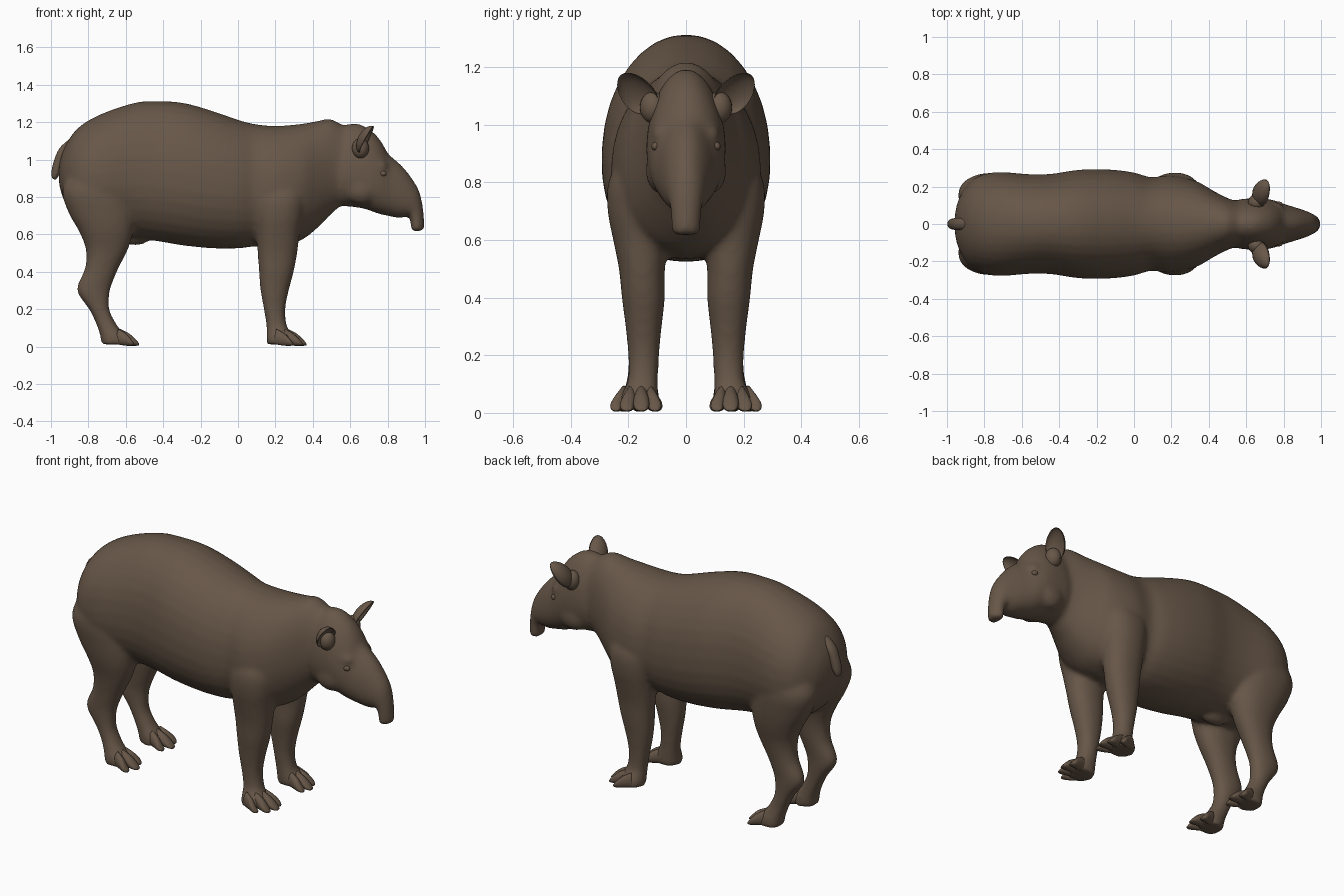
import bpy, bmesh, math
from mathutils import Vector, Matrix

hide = bpy.data.materials.new("brown_hide")
hide.diffuse_color = (0.135, 0.094, 0.064, 1)


def spline(rows, steps):
    """Catmull-Rom through rows of numbers."""
    out = []
    for i in range(len(rows) - 1):
        p0, p1 = rows[max(i - 1, 0)], rows[i]
        p2, p3 = rows[i + 1], rows[min(i + 2, len(rows) - 1)]
        for s in range(steps):
            t = s / steps
            out.append([0.5 * (2 * b + (c - a) * t + (2 * a - 5 * b + 4 * c - d) * t * t
                               + (3 * b - a - 3 * c + d) * t ** 3)
                        for a, b, c, d in zip(p0, p1, p2, p3)])
    return out + [list(rows[-1])]


def loft(bm, rows, side=1, power=2.0, egg=0.0, steps=4, n=32):
    """Skin rings; each row = (x1, z1, x2, z2, y centre, half width)."""
    rings = []
    for x1, z1, x2, z2, yc, hw in spline(rows, steps):
        ring = []
        for k in range(n):
            a = 2 * math.pi * k / n
            c = math.copysign(abs(math.cos(a)) ** (2 / power), math.cos(a))
            s = math.copysign(abs(math.sin(a)) ** (2 / power), math.sin(a))
            y = yc + hw * s * (1 - egg * c)
            ring.append(bm.verts.new(((x1 + x2) / 2 + c * (x1 - x2) / 2, side * y,
                                      (z1 + z2) / 2 + c * (z1 - z2) / 2)))
        rings.append(ring)
    for r, q in zip(rings, rings[1:]):
        for k in range(n):
            bm.faces.new((r[k], r[(k + 1) % n], q[(k + 1) % n], q[k]))
    bm.faces.new(rings[0])
    bm.faces.new(rings[-1])


def ball(bm, loc, scale, rot=None):
    m = Matrix.Translation(loc) @ (rot or Matrix()) @ Matrix.Diagonal((*scale, 1))
    return bmesh.ops.create_uvsphere(bm, u_segments=24, v_segments=16, radius=1, matrix=m)["verts"]


def finish(bm, name):
    bmesh.ops.recalc_face_normals(bm, faces=bm.faces)
    for f in bm.faces:
        f.smooth = True
    me = bpy.data.meshes.new(name)
    bm.to_mesh(me)
    bm.free()
    me.materials.append(hide)
    ob = bpy.data.objects.new(name, me)
    bpy.context.collection.objects.link(ob)
    return ob


# ---- body: torso, head and legs fused into one skin
bm = bmesh.new()
torso = [(-.957, .97, .87, .06), (-.93, 1.06, .78, .15), (-.86, 1.165, .67, .24),
         (-.74, 1.24, .60, .277), (-.56, 1.302, .58, .266), (-.44, 1.313, .565, .268),
         (-.29, 1.303, .54, .29), (-.13, 1.258, .525, .291), (0, 1.213, .525, .275),
         (.09, 1.19, .535, .25), (.2, 1.18, .535, .26), (.33, 1.19, .565, .23),
         (.42, 1.205, .63, .18), (.49, 1.218, .70, .143), (.56, 1.185, .76, .118),
         (.64, 1.15, .80, .10)]
loft(bm, [(x, t, x, b, 0, w) for x, t, b, w in torso], power=2.15, egg=.06)

head = [(.50, 1.15, .50, .80, 0, .10), (.57, 1.185, .55, .755, 0, .128),
        (.65, 1.19, .63, .745, 0, .135), (.725, 1.145, .69, .732, 0, .133),
        (.77, 1.09, .75, .71, 0, .122), (.805, 1.03, .81, .697, 0, .104),
        (.872, .972, .86, .687, 0, .087), (.93, .90, .893, .692, 0, .073),
        (.97, .83, .913, .70, 0, .062), (.99, .74, .922, .675, 0, .054),
        (.997, .66, .924, .64, 0, .05), (.995, .62, .926, .615, 0, .047)]
loft(bm, head, power=2.1, egg=.18)

# rows: height, front x, back x, y centre, half width
fore = [(.90, .34, .12, .13, .09), (.80, .36, .08, .15, .12), (.70, .35, .085, .155, .117),
        (.60, .33, .097, .156, .097), (.50, .317, .105, .153, .08), (.40, .298, .112, .148, .075),
        (.30, .272, .12, .147, .063), (.20, .253, .138, .147, .054), (.11, .262, .152, .15, .053),
        (.05, .30, .153, .165, .068), (.012, .305, .153, .168, .07)]
hind = [(.98, -.62, -.88, .13, .09), (.84, -.575, -.94, .153, .118), (.72, -.55, -.908, .155, .112),
        (.615, -.56, -.85, .155, .097), (.52, -.588, -.814, .151, .078), (.42, -.638, -.818, .149, .064),
        (.33, -.675, -.858, .15, .055), (.28, -.687, -.855, .15, .053), (.20, -.688, -.797, .15, .05),
        (.12, -.65, -.758, .152, .053), (.055, -.60, -.736, .158, .064), (.012, -.59, -.732, .16, .066)]
for side in (1, -1):
    for leg in (fore, hind):
        loft(bm, [(f, z, b, z, y, w) for z, f, b, y, w in leg], side, power=2.2)
    # brow and cheek swellings
    ball(bm, (.755, side * .088, .965), (.045, .03, .03))
    ball(bm, (.66, side * .085, .84), (.09, .055, .08))
# groin swelling
ball(bm, (-.55, 0, .60), (.09, .05, .06))
body = finish(bm, "body")
mod = body.modifiers.new("fuse", 'REMESH')
mod.mode = 'VOXEL'
mod.voxel_size = .012
mod.use_smooth_shade = True
mod = body.modifiers.new("soften", 'SMOOTH')
mod.factor = .5
mod.iterations = 12

# ---- tail
bm = bmesh.new()
loft(bm, [(-.90, 1.11, -.92, 1.04, 0, .03), (-.955, 1.06, -.935, 1.0, 0, .033),
          (-.985, .99, -.935, .97, 0, .031), (-.997, .935, -.95, .93, 0, .027),
          (-.995, .905, -.968, .90, 0, .018), (-.985, .895, -.978, .893, 0, .006)], n=20)
finish(bm, "tail")

for side, label in ((1, "left"), (-1, "right")):
    # ---- ear: ball with its front half pushed back into a cup
    bm = bmesh.new()
    for v in ball(bm, (0, 0, 0), (1, 1, 1)):
        x, y, z = v.co
        if x > 0:
            x *= -.72
        taper = 1 - .15 * z
        v.co = (x * .048 + .012 * z, y * .06 * taper, z * .088)
    up = Vector((.22, side * .55, .80)).normalized()
    out = Vector((.88, side * .42, 0))
    out = (out - up * out.dot(up)).normalized()
    turn = Matrix((out, up.cross(out), up)).transposed().to_4x4()
    bm.transform(Matrix.Translation((.69, side * .172, 1.108)) @ turn)
    # ear root
    ball(bm, (.655, side * .115, 1.06), (.045, .045, .055))
    finish(bm, label + "_ear")

    # ---- eye
    bm = bmesh.new()
    ball(bm, (.775, side * .106, .925), (.019, .014, .015))
    finish(bm, label + "_eye")

    # ---- toes: start x, y, tip y, length, half width
    sets = {"front_toes": [(.255, .125, .108, .082, .024), (.265, .155, .155, .09, .028),
                           (.25, .19, .205, .085, .026), (.205, .215, .243, .08, .021)],
            "rear_toes": [(-.64, .125, .105, .075, .025), (-.63, .16, .162, .09, .029),
                          (-.64, .195, .218, .075, .025)]}
    for name, toes in sets.items():
        bm = bmesh.new()
        for x, y, ty, ln, w in toes:
            loft(bm, [(x, .095, x - .02, .015, y, w * .8),
                      (x + ln * .5, .072, x + ln * .4, .006, (y + ty) / 2, w),
                      (x + ln * .85, .045, x + ln * .85, .004, ty, w * .95),
                      (x + ln * 1.08, .022, x + ln * 1.1, .006, ty, w * .6),
                      (x + ln * 1.12, .014, x + ln * 1.12, .009, ty, w * .2)], side, n=16)
        finish(bm, label + "_" + name)
